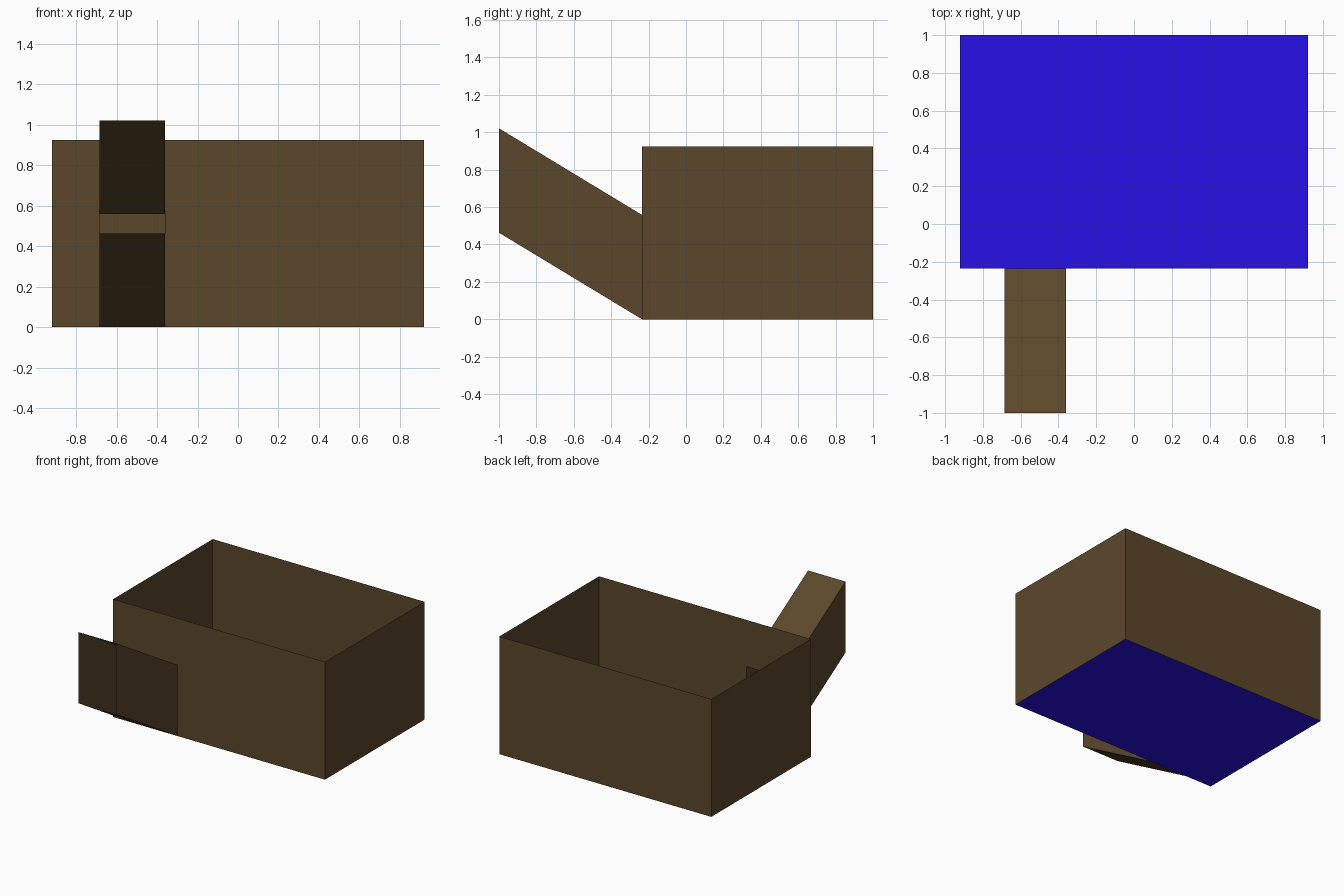
import bpy

cube = bpy.data.objects.get("Cube")
if cube:
    bpy.data.objects.remove(cube, do_unlink=True)


def material(name, colour):
    mat = bpy.data.materials.new(name)
    mat.use_nodes = True
    mat.diffuse_color = (*colour, 1)
    mat.node_tree.nodes["Principled BSDF"].inputs["Base Color"].default_value = (*colour, 1)
    return mat


def panel(name, corners, mat):
    """One flat sheet through the given corners."""
    mesh = bpy.data.meshes.new(name)
    mesh.from_pydata(corners, [], [range(len(corners))])
    mesh.materials.append(mat)
    obj = bpy.data.objects.new(name, mesh)
    bpy.context.collection.objects.link(obj)
    return obj


brown = material("brown", (0.105, 0.063, 0.024))
blue = material("blue", (0.02, 0.005, 0.8))

# Main dimensions
W, FRONT, BACK, H = 0.92, -0.235, 1.0, 0.925
L, R = -0.685, -0.36             # chute sides
MOUTH, RISE, TALL = -1.0, 0.463, 0.558

# Open box: floor, back and two side walls
panel("floor", [(-W, FRONT, 0), (-W, BACK, 0), (W, BACK, 0), (W, FRONT, 0)], blue)
panel("back_wall", [(W, BACK, 0), (-W, BACK, 0), (-W, BACK, H), (W, BACK, H)], brown)
panel("left_wall", [(W, FRONT, 0), (W, BACK, 0), (W, BACK, H), (W, FRONT, H)], brown)
panel("right_wall", [(-W, BACK, 0), (-W, FRONT, 0), (-W, FRONT, H), (-W, BACK, H)], brown)

# Front wall with the chute opening notched out at floor level
outline = [(-W, 0), (L, 0), (L, TALL), (R, TALL), (R, 0), (W, 0), (W, H), (-W, H)]
panel("front_wall", [(x, FRONT, z) for x, z in outline], brown)

# Sloping chute, open at both ends
profile = [(FRONT, 0), (MOUTH, RISE), (MOUTH, RISE + TALL), (FRONT, TALL)]
panel("chute_right_side", [(L, y, z) for y, z in reversed(profile)], brown)
panel("chute_left_side", [(R, y, z) for y, z in reversed(profile)][::-1], brown)
for name, (a, b) in {"chute_bottom": profile[:2], "chute_top": profile[2:]}.items():
    panel(name, [(R, *a), (L, *a), (L, *b), (R, *b)], brown)
